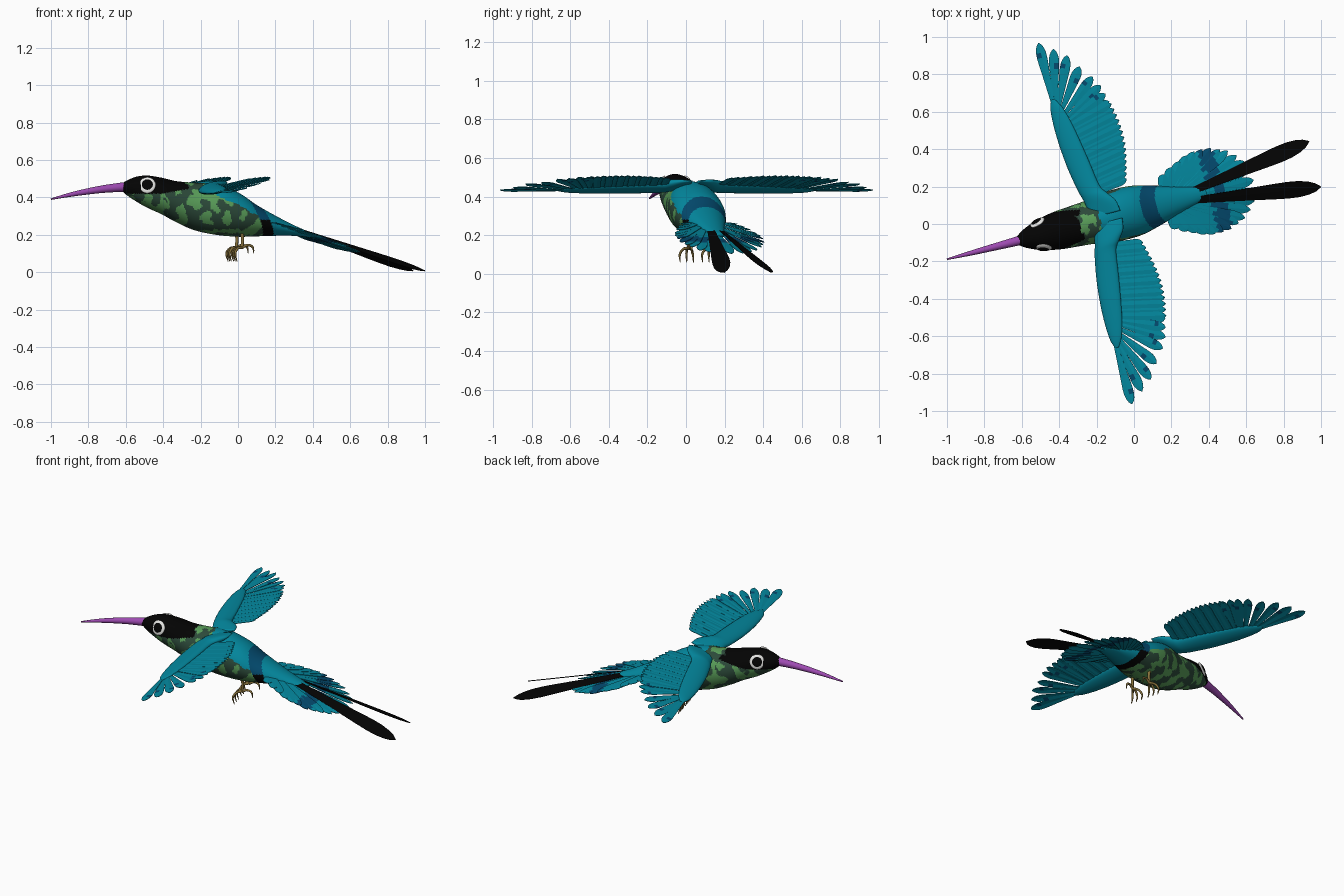
import bpy, bmesh, math
from mathutils import Vector, Matrix, noise

if "Cube" in bpy.data.objects:
    bpy.data.objects.remove(bpy.data.objects["Cube"])

# The bird is built along its own axis (u = beak to tail, v = sideways), then turned in plan
PLACE = Matrix.Translation((0, 0.07, 0)) @ Matrix.Rotation(math.radians(14.5), 4, 'Z')


def mat(name, r, g, b):
    m = bpy.data.materials.new(name)
    m.diffuse_color = (r, g, b, 1)
    m.use_nodes = True
    m.node_tree.nodes["Principled BSDF"].inputs["Base Color"].default_value = m.diffuse_color
    return m


TEAL = mat("teal", 0.001, 0.25, 0.35)
BLUE = mat("dark_blue", 0.001, 0.07, 0.16)
LIGHT = mat("light_green", 0.10, 0.34, 0.10)
DARK = mat("dark_green", 0.025, 0.068, 0.042)
BLACK = mat("black", 0.001, 0.001, 0.001)
WHITE = mat("white", 0.8, 0.8, 0.78)
PURPLE = mat("purple", 0.34, 0.07, 0.44)
GOLD = mat("olive_gold", 0.25, 0.17, 0.045)


def finish(bm, name, mats, smooth=True):
    me = bpy.data.meshes.new(name)
    bm.to_mesh(me)
    bm.free()
    ob = bpy.data.objects.new(name, me)
    bpy.context.collection.objects.link(ob)
    for m in mats:
        me.materials.append(m)
    for p in me.polygons:
        p.use_smooth = smooth
    ob.matrix_world = PLACE
    return ob


def spline(rows, t):
    """Catmull-Rom sample of a table of rows, t in 0..1"""
    x = t * (len(rows) - 1)
    i = min(int(x), len(rows) - 2)
    f = x - i
    p = [rows[max(0, min(len(rows) - 1, i + k))] for k in (-1, 0, 1, 2)]
    return [0.5 * (2 * b + (c - a) * f + (2 * a - 5 * b + 4 * c - d) * f * f
                   + (3 * b - a - 3 * c + d) * f ** 3) for a, b, c, d in zip(*p)]


def loft(bm, rings):
    vs = [[bm.verts.new(p) for p in r] for r in rings]
    n = len(rings[0])
    for a, b in zip(vs, vs[1:]):
        for j in range(n):
            bm.faces.new((a[j], a[(j + 1) % n], b[(j + 1) % n], b[j]))
    bm.faces.new(vs[0])
    bm.faces.new(vs[-1])
    bmesh.ops.recalc_face_normals(bm, faces=bm.faces[:])


def circle(n):
    return [(math.cos(2 * math.pi * j / n), math.sin(2 * math.pi * j / n)) for j in range(n)]


# Body and head: rows of u, top, bottom, half width
BODY = [(-.645, .472, .438, .02), (-.61, .492, .41, .045), (-.56, .511, .378, .068),
        (-.50, .517, .345, .087), (-.42, .505, .31, .102), (-.34, .487, .268, .109),
        (-.24, .479, .225, .118), (-.12, .473, .2, .136), (0, .425, .19, .136),
        (.1, .36, .192, .115), (.2, .305, .195, .085), (.3, .255, .195, .055),
        (.4, .212, .185, .03)]


def body_colour(c):
    u, z = c.x, c.z
    wob = 0.02 * noise.noise(c * 16)
    if u < -.29 + wob - 6 * c.y ** 2 * (z > .47) and z > .42 + .16 * max(0, u + .45):
        return 4                                     # crown and mask
    q = u + .42 * (z - .33)
    if q > .13:
        return 0                                     # rump
    if q > .07:
        return 1 if z > .28 else 4                   # band across the rump, black vent
    if u > -.19 + wob and z > .395 - .5 * (u + .1) + wob:
        return 0                                     # back
    p = Vector((u * 17, c.y * 17, z * 14))           # camouflage
    return 2 if noise.noise(p) + .4 * noise.noise(p * 2.3) > .02 else 3


bm = bmesh.new()
rings = []
for i in range(201):
    u, top, bot, w = spline(BODY, i / 200)
    rings.append([(u, w * c, (top + bot) / 2 + (top - bot) / 2 * s) for c, s in circle(96)])
loft(bm, rings)
for f in bm.faces:
    f.material_index = body_colour(f.calc_center_median())
finish(bm, "body", [TEAL, BLUE, LIGHT, DARK, BLACK])


# Tubes for the beak and feet: points are u, v, z, radius
def tube(name, lines, m, n=3):
    cu = bpy.data.curves.new(name, 'CURVE')
    cu.dimensions = '3D'
    cu.bevel_depth = 1
    cu.bevel_resolution = n
    cu.use_fill_caps = True
    for pts in lines:
        sp = cu.splines.new('POLY')
        fine = [spline(pts, k / 16) for k in range(17)]
        sp.points.add(16)
        for p, q in zip(sp.points, fine):
            p.co = (q[0], q[1], q[2], 1)
            p.radius = q[3]
    cu.materials.append(m)
    ob = bpy.data.objects.new(name, cu)
    bpy.context.collection.objects.link(ob)
    ob.matrix_world = PLACE


tube("beak", [[(-.615, 0, .457, .026), (-.75, 0, .444, .02), (-.9, 0, .42, .013),
               (-1.033, 0, .391, .004)]], PURPLE, 4)

for s, side in ((1, "left"), (-1, "right")):
    v = .06 * s
    lines = [[(.0, v, .23, .011), (.01, v, .18, .009), (.005, v, .13, .008)]]
    for d in (-.035, 0, .035):                       # front toes with curled claws
        lines.append([(.005, v, .132, .008), (-.022, v + d * .6, .128, .007),
                      (-.04, v + d, .1, .006), (-.03, v + d, .058, .002)])
    lines.append([(.005, v, .13, .008), (.035, v, .145, .007), (.065, v, .135, .006),
                  (.072, v, .1, .002)])
    tube(side + "_foot", lines, GOLD, 2)

    # Eyes: flattened white ball with a black pupil, set into the head
    for name, r, out, m in (("eye_white", .045, -.007, WHITE), ("pupil", .031, .0, BLACK)):
        nrm = Vector((-.3, s, .35)).normalized()
        c = Vector((-.52, s * .075, .468)) + nrm * out
        bm = bmesh.new()
        bmesh.ops.create_uvsphere(bm, u_segments=32, v_segments=16, radius=r)
        M = Matrix.Translation(c) @ nrm.to_track_quat('Z', 'Y').to_matrix().to_4x4() \
            @ Matrix.Diagonal((1, 1, .28, 1))
        bm.transform(M)
        finish(bm, side + "_" + name, [m])

# Feathers: flat blades with two faces across
SHAPE = [(0, .35), (.2, .5), (.4, .68), (.55, .82), (.66, .93), (.76, 1), (.84, .97),
         (.91, .78), (.96, .5), (1, .04)]


def feather(bm, root, tip, w, zf, rule, base=0, roll=0):
    """roll lowers the edge that lies on the outer side of the bird"""
    r, t = Vector(root), Vector(tip)
    d = (t - r).normalized()
    n = Vector((-d.y, d.x))
    out = roll if t.y > 0 else -roll
    rows = []
    for s, k in SHAPE:
        p = r.lerp(t, s)
        k = w * (max(k, base) if s < .8 else k)
        rows.append([bm.verts.new((p.x + n.x * e, p.y + n.y * e,
                                   zf(p.x + n.x * e) - out * e + (.002 if e == 0 else 0)))
                     for e in (-k, 0, k)])
    for i, (a, b) in enumerate(zip(rows, rows[1:])):
        for j in (0, 1):
            f = bm.faces.new((a[j], b[j], b[j + 1], a[j + 1]))
            f.material_index = rule(f.calc_center_median(), i, j)


def blades(bm, name, mats):
    ob = finish(bm, name, mats, False)
    md = ob.modifiers.new("thickness", 'SOLIDIFY')
    md.thickness = .003
    md.offset = 0


def wing_z(u):
    return .43 + .24 * (u + .27)


# Wings: arm rows are v, leading u, trailing u, half thickness
ARM = [(.02, -.23, -.07, .012), (.08, -.24, -.08, .022), (.13, -.25, -.115, .028),
       (.18, -.264, -.145, .026), (.31, -.287, -.165, .023), (.45, -.3, -.188, .02),
       (.56, -.302, -.21, .016), (.64, -.296, -.235, .011), (.685, -.28, -.262, .004)]
PRIMARY = [(.018, .6), (.008, .645), (-.005, .695), (-.035, .75), (-.088, .82),
           (-.138, .895), (-.2, .945), (-.269, .997)]
for s, side in ((1, "left"), (-1, "right")):
    bm = bmesh.new()
    rings = []
    for i in range(41):
        v, a, b, h = spline(ARM, i / 40)
        rings.append([((a + b) / 2 + (b - a) / 2 * c, v * s,
                       wing_z((a + b) / 2 + (b - a) / 2 * c) + .003 + h * q)
                      for c, q in circle(24)])
    loft(bm, rings)
    finish(bm, side + "_wing_arm", [TEAL])

    bm = bmesh.new()
    for i in range(14):                              # inner flight feathers
        k = i / 13
        feather(bm, (-.18 - .04 * k, s * (.145 + .38 * k)),
                (.004 + .045 * math.sin(k * 2.6), s * (.175 + .41 * k)), .022,
                lambda u, o=.0015 * (i % 2): wing_z(u) + o, lambda c, a, b: 0, .9)
    for i, (tu, tv) in enumerate(PRIMARY):           # outer flight feathers
        k = i / (len(PRIMARY) - 1)
        feather(bm, (-.215 - .06 * k, s * (.53 + .13 * k)), (tu, s * tv), .027,
                lambda u, o=.003 * (i % 2): wing_z(u) + o,
                lambda c, a, b, i=i: int(a == 4 + i % 2 and b == i % 2))
    blades(bm, side + "_wing_feathers", [TEAL, BLUE])

# Tail fan with a dark band
FAN = [(.20, .15), (.25, .175), (.30, .195), (.345, .215), (.39, .226), (.435, .226),
       (.48, .222), (.525, .203), (.565, .185), (.605, .15), (.635, .11), (.66, .06)]


def tail_z(u):
    return .235 - .335 * (u - .3)


def band(c, a, b):
    return int(.41 < c.x < .49)


bm = bmesh.new()
for s in (1, -1):
    for i, (tu, tv) in enumerate(FAN):
        feather(bm, (.16 + .012 * i, s * .03), (tu, s * tv), .027,
                lambda u, o=.002 * (i % 3): tail_z(u) - .012 + o, band, 0, .2)
feather(bm, (.3, 0), (.66, 0), .03, lambda u: tail_z(u) - .01, band)
blades(bm, "tail_fan", [TEAL, BLUE])

# Two long black streamers, outer edges lowered
bm = bmesh.new()
for s in (1, -1):
    feather(bm, (.28, s * .018), (1.0, s * .125), .044,
            lambda u: .242 - .331 * (u - .29), lambda c, a, b: 0, 0, .38)
blades(bm, "tail_streamers", [BLACK])
